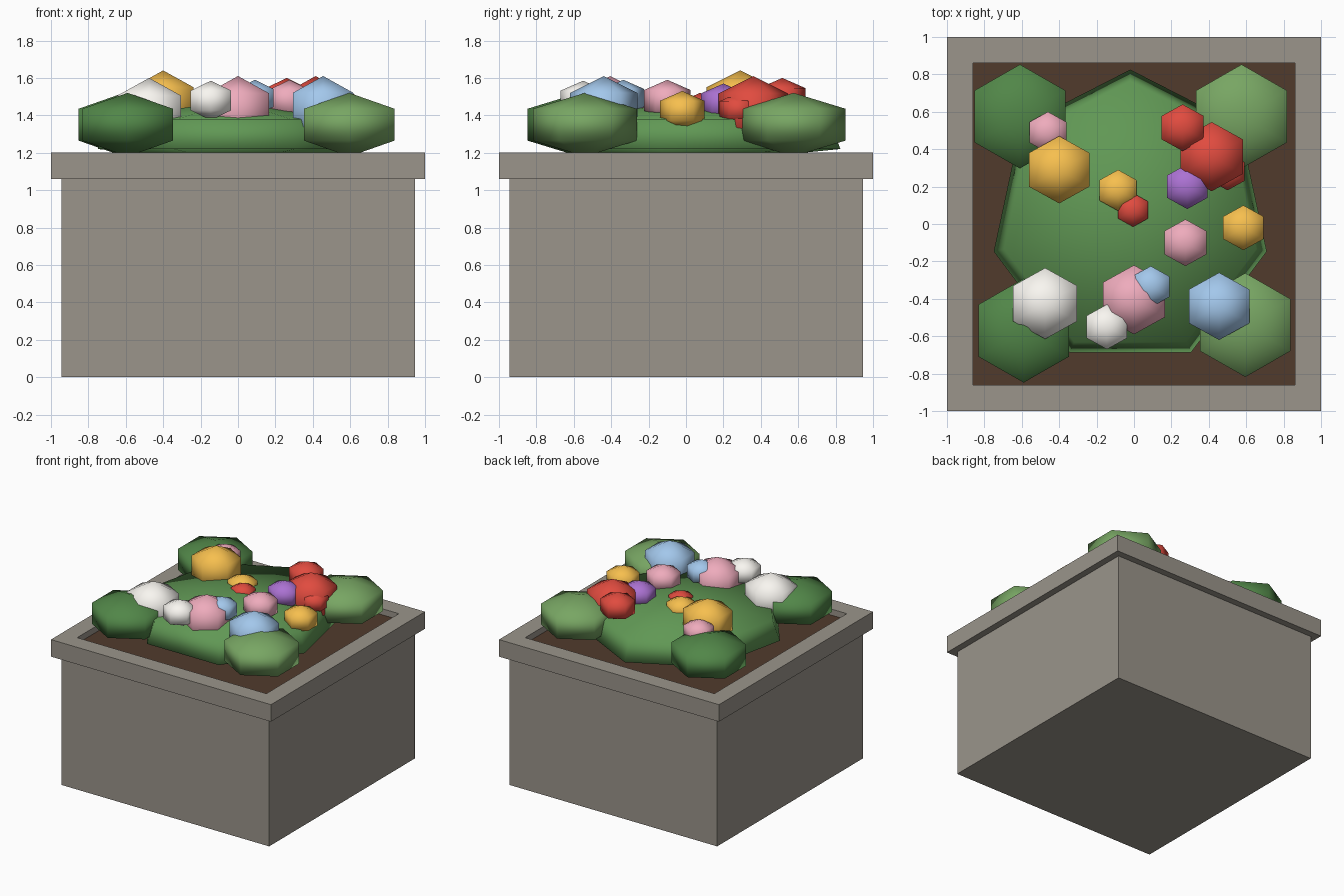
import bpy, bmesh, math

if "Cube" in bpy.data.objects:
    bpy.data.objects.remove(bpy.data.objects["Cube"])


def material(name, rgb):
    """Screen colour, lifted for shading and turned into linear values."""
    m = bpy.data.materials.new(name)
    m.diffuse_color = (*[min(1, c / 0.9) ** 2.2 for c in rgb], 1)
    m.use_nodes = True
    m.node_tree.nodes["Principled BSDF"].inputs["Base Color"].default_value = m.diffuse_color
    return m


def lathe(name, profile, segs, start, mat, loc=(0, 0, 0), scale=(1, 1, 1), smooth=False, closed=False):
    """Spin (radius, z) points into a low-poly solid; radius 0 becomes a pole."""
    bm = bmesh.new()
    rings = []
    for r, z in profile:
        if r == 0:
            rings.append([bm.verts.new((0, 0, z))] * segs)
        else:
            rings.append([bm.verts.new((r * math.cos(start + i * math.tau / segs),
                                        r * math.sin(start + i * math.tau / segs), z))
                          for i in range(segs)])
    pairs = list(zip(rings, rings[1:]))
    if closed:
        pairs.append((rings[-1], rings[0]))
    for a, b in pairs:
        for i in range(segs):
            j = (i + 1) % segs
            bm.faces.new(dict.fromkeys((a[i], a[j], b[j], b[i])))
    if not closed:
        for ring, (r, z) in ((rings[0], profile[0]), (rings[-1], profile[-1])):
            if r > 0:
                bm.faces.new(ring)
    bmesh.ops.recalc_face_normals(bm, faces=bm.faces)
    for f in bm.faces:
        f.smooth = smooth
    me = bpy.data.meshes.new(name)
    bm.to_mesh(me)
    bm.free()
    me.materials.append(mat)
    ob = bpy.data.objects.new(name, me)
    ob.location = loc
    ob.scale = scale
    bpy.context.collection.objects.link(ob)
    return ob


def square(name, profile, mat, closed=False):
    pts = [(h * math.sqrt(2), z) for h, z in profile]
    return lathe(name, pts, 4, math.pi / 4, mat, closed=closed)


stone = material("stone", (0.54, 0.52, 0.485))
soil = material("soil", (0.29, 0.215, 0.17))
greens = {
    "dark": material("leaf_dark", (0.29, 0.47, 0.26)),
    "mid": material("leaf_mid", (0.34, 0.53, 0.30)),
    "light": material("leaf_light", (0.42, 0.58, 0.35)),
}
petals = {
    "yellow": material("petal_yellow", (0.87, 0.67, 0.28)),
    "white": material("petal_white", (0.88, 0.87, 0.85)),
    "pink": material("petal_pink", (0.84, 0.60, 0.66)),
    "blue": material("petal_blue", (0.57, 0.70, 0.83)),
    "red": material("petal_red", (0.79, 0.27, 0.23)),
    "purple": material("petal_purple", (0.60, 0.40, 0.74)),
}

# Planter
square("planter_body", [(0.945, 0), (0.945, 1.06)], stone)
square("planter_rim", [(0.86, 1.06), (1, 1.06), (1, 1.2), (0.86, 1.2)], stone, closed=True)
square("soil", [(0.86, 1.08), (0.86, 1.15)], soil)

# Central foliage mound
lathe("foliage_mound", [(0, 1.14), (0.78, 1.22), (0.72, 1.38), (0, 1.48)],
      7, math.pi / 2, greens["mid"], (-0.02, 0.03, 0), (0.96, 1.02, 1), smooth=True)

# Six-sided faceted ball: two rings and two poles
BALL = [(0, -1), (1, -0.5), (1, 0.5), (0, 1)]

# Corner bushes: x, y, shade
for i, (x, y, shade) in enumerate([(-0.61, 0.575, "dark"), (0.575, 0.575, "light"),
                                   (-0.59, -0.57, "dark"), (0.595, -0.54, "light")]):
    lathe(f"corner_bush_{i + 1}", BALL, 6, math.pi / 2, greens[shade],
          (x, y, 1.35), (0.28, 0.278, 0.17), smooth=True)

# Blooms: colour, x, y, radius, top height
blooms = [
    ("yellow", -0.40, 0.29, 0.18, 1.64), ("white", -0.475, -0.425, 0.19, 1.60),
    ("pink", 0.00, -0.405, 0.185, 1.61), ("blue", 0.455, -0.44, 0.18, 1.61),
    ("red", 0.415, 0.36, 0.185, 1.61), ("red", 0.26, 0.515, 0.125, 1.60),
    ("pink", -0.46, 0.49, 0.11, 1.56), ("purple", 0.285, 0.20, 0.12, 1.57),
    ("pink", 0.275, -0.10, 0.125, 1.59), ("yellow", 0.585, -0.02, 0.12, 1.53),
    ("yellow", -0.085, 0.18, 0.11, 1.53), ("red", -0.005, 0.075, 0.09, 1.52),
    ("blue", 0.09, -0.335, 0.11, 1.59), ("white", -0.145, -0.55, 0.12, 1.585),
    ("red", 0.50, 0.28, 0.10, 1.52),
]
for i, (colour, x, y, r, top) in enumerate(blooms):
    rz = r if r > 0.15 else r * 0.88
    lathe(f"{colour}_bloom_{i + 1}", BALL, 6, math.pi / 2, petals[colour],
          (x, y, top - rz), (r * 1.04, r, rz), smooth=True)
